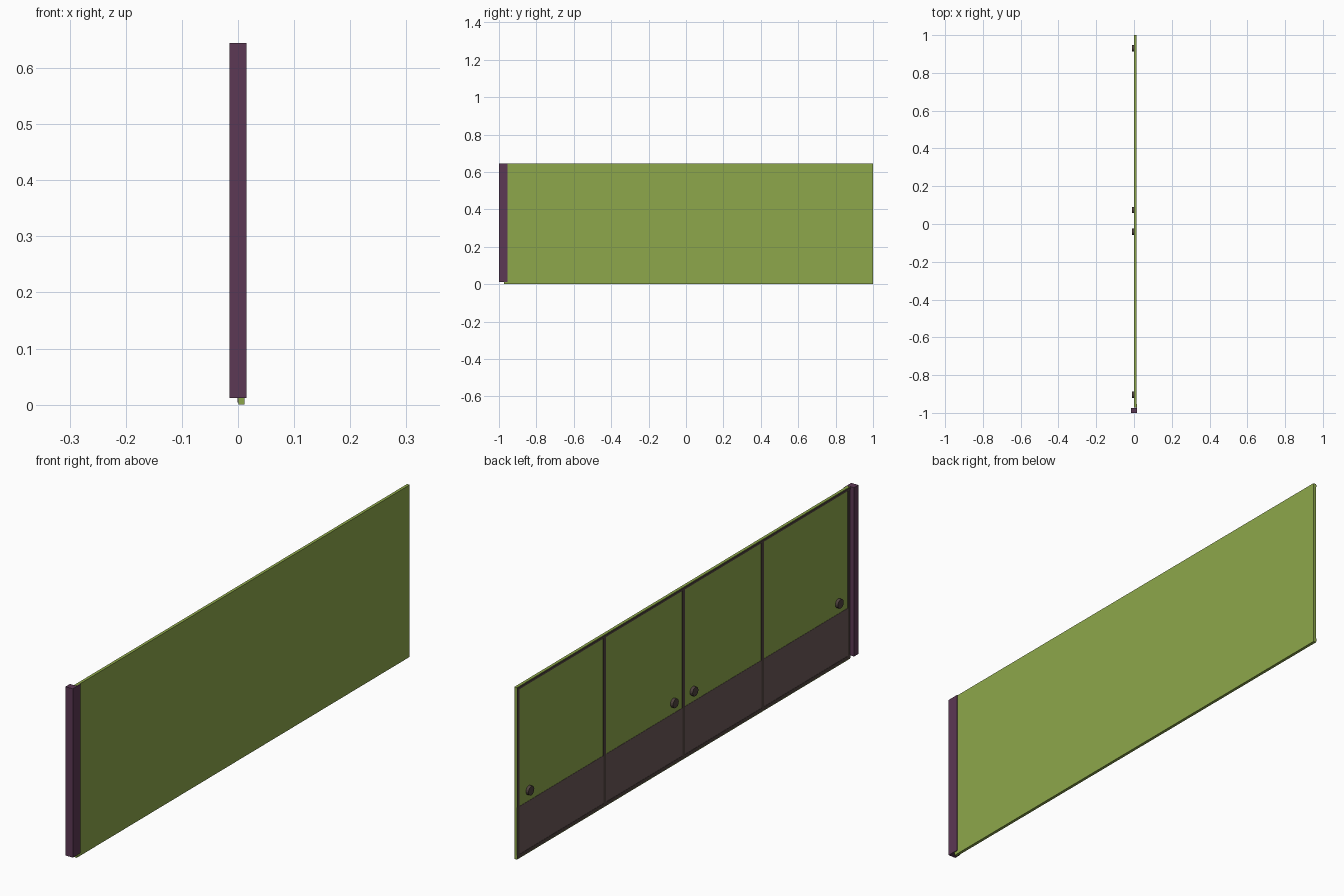
import bpy, bmesh, math
from mathutils import Matrix

if "Cube" in bpy.data.objects:
    bpy.data.objects.remove(bpy.data.objects["Cube"])


def material(name, rgb):
    m = bpy.data.materials.new(name)
    m.diffuse_color = (*rgb, 1)
    m.use_nodes = True
    m.node_tree.nodes["Principled BSDF"].inputs["Base Color"].default_value = m.diffuse_color
    return m


GREEN = material("green_paint", (0.27, 0.39, 0.07))
PLUM = material("plum_post", (0.107, 0.04, 0.09))
BROWN = material("brown_kick", (0.15, 0.1, 0.1))
DARK = material("dark_trim", (0.08, 0.055, 0.05))


def finish(name, bm, mat):
    bmesh.ops.recalc_face_normals(bm, faces=bm.faces)
    me = bpy.data.meshes.new(name)
    bm.to_mesh(me)
    bm.free()
    me.materials.append(mat)
    ob = bpy.data.objects.new(name, me)
    bpy.context.collection.objects.link(ob)
    return ob


def box(name, x, y, z, mat):
    bm = bmesh.new()
    bmesh.ops.create_cube(bm, size=1)
    for v in bm.verts:
        v.co = [r[0] + (c + 0.5) * (r[1] - r[0]) for c, r in zip(v.co, (x, y, z))]
    return finish(name, bm, mat)


Y0, Y1, TOP = -0.972, 1.0, 0.645

# Main board
box("board", (0.001, 0.012), (Y0, Y1), (0, TOP), GREEN)

# Kick panel across the lower back side
box("kick_panel", (0, 0.001), (Y0, Y1), (0.008, 0.195), BROWN)

# Trim rails and stiles dividing the back side into four bays
TRIM = (-0.001, 0.001)
box("trim_bottom", TRIM, (Y0, Y1), (0.004, 0.016), DARK)
box("trim_top", TRIM, (Y0, Y1), (TOP - 0.01, TOP - 0.002), DARK)
for i, y in enumerate((0.993, 0.482, 0.014, -0.454, -0.965)):
    w = 0.006 if i in (0, 4) else 0.008
    box(f"trim_stile_{i + 1}", TRIM, (y - w, y + w), (0.016, TOP - 0.01), DARK)

# Round knobs
for i, y in enumerate((0.93, 0.074, -0.042, -0.903)):
    bm = bmesh.new()
    bmesh.ops.create_cone(bm, cap_ends=True, segments=16, radius1=0.017,
                          radius2=0.017, depth=0.011,
                          matrix=Matrix.Translation((-0.0045, y, 0.235))
                          @ Matrix.Rotation(math.pi / 2, 4, 'Y'))
    finish(f"knob_{i + 1}", bm, DARK)

# End post: L-shaped section wrapping the board edge
bm = bmesh.new()
section = [(-0.015, -1), (0.015, -1), (0.015, -0.954), (0.012, -0.954),
           (0.012, -0.974), (-0.015, -0.974)]
face = bm.faces.new([bm.verts.new((x, y, 0.012)) for x, y in section])
ext = bmesh.ops.extrude_face_region(bm, geom=[face])["geom"]
bmesh.ops.translate(bm, vec=(0, 0, TOP - 0.012),
                    verts=[g for g in ext if isinstance(g, bmesh.types.BMVert)])
finish("end_post", bm, PLUM)
